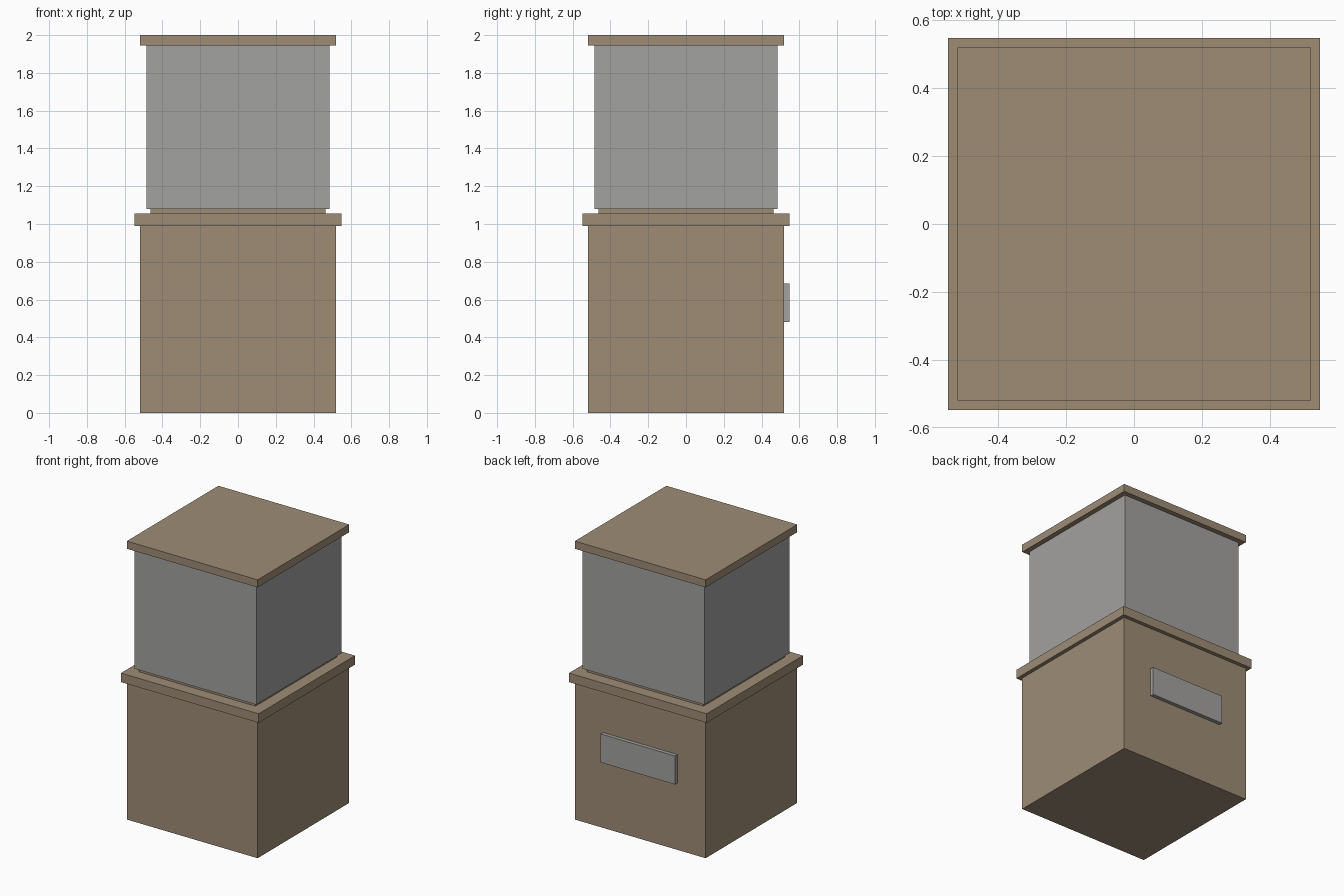
import bpy

if "Cube" in bpy.data.objects:
    bpy.data.objects.remove(bpy.data.objects["Cube"])


def material(name, rgb):
    m = bpy.data.materials.new(name)
    m.diffuse_color = (*rgb, 1.0)
    m.use_nodes = True
    m.node_tree.nodes["Principled BSDF"].inputs["Base Color"].default_value = m.diffuse_color
    return m


stone = material("warm brown stone", (0.342, 0.262, 0.181))
grey = material("light grey", (0.365, 0.36, 0.352))


def box(name, x, y, z, mat):
    """Box from (min, max) ranges along each axis."""
    bpy.ops.mesh.primitive_cube_add(
        size=1, location=[(a + b) / 2 for a, b in (x, y, z)])
    ob = bpy.context.object
    ob.name = name
    ob.scale = [b - a for a, b in (x, y, z)]
    bpy.ops.object.transform_apply(location=False, rotation=False, scale=True)
    ob.data.materials.append(mat)
    return ob


# Stacked square blocks: name, half width, bottom, top, colour
for name, half, low, high, mat in (
    ("pedestal_base", 0.52, 0.0, 0.99, stone),
    ("pedestal_slab", 0.547, 0.99, 1.055, stone),
    ("recessed_foot", 0.463, 1.055, 1.08, stone),
    ("display_case", 0.485, 1.08, 1.945, grey),
    ("case_lid", 0.52, 1.945, 2.0, stone),
):
    box(name, (-half, half), (-half, half), (low, high), mat)

# Plate on the back of the pedestal
box("back_plaque", (-0.295, 0.295), (0.52, 0.547), (0.48, 0.685), grey)
